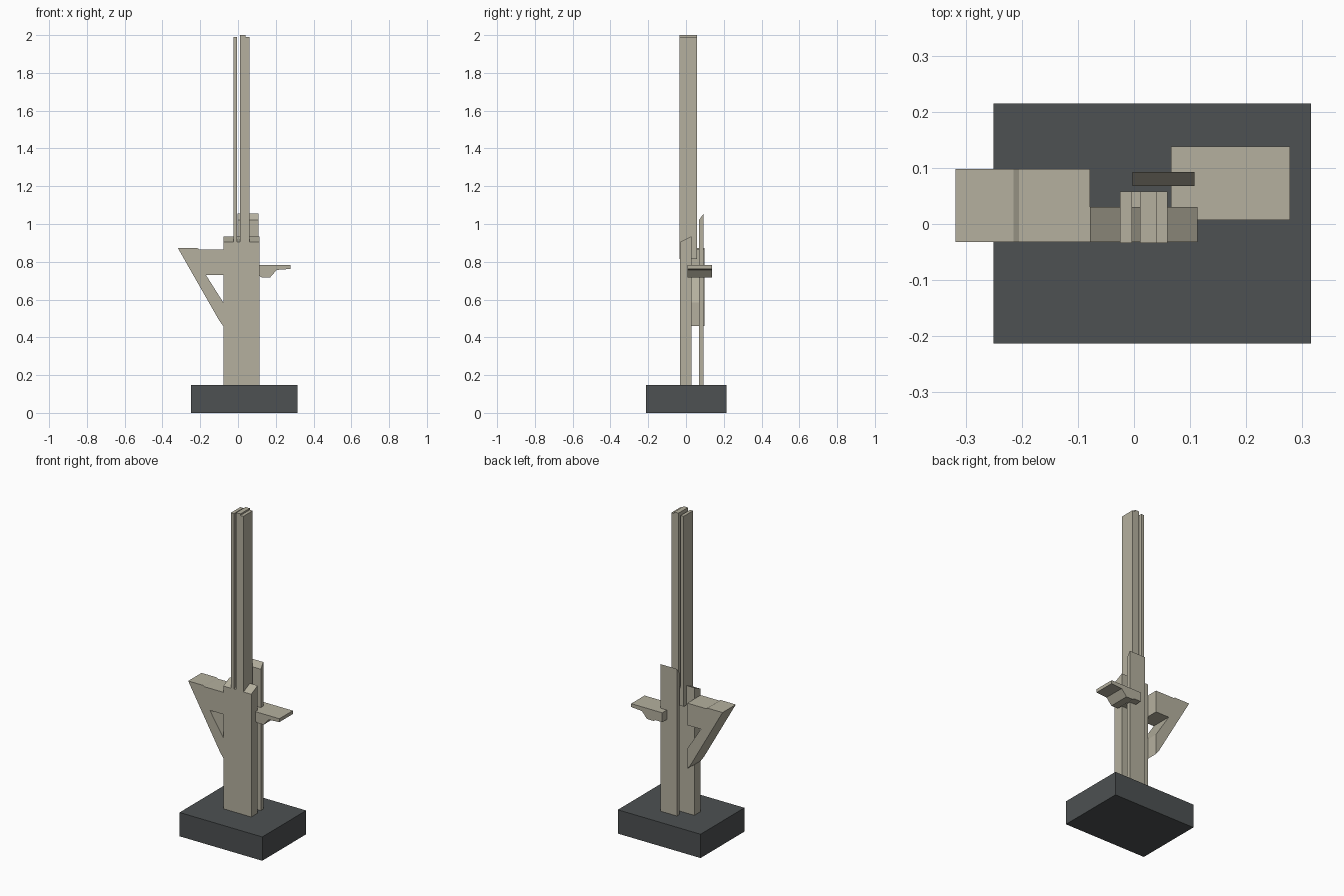
import bpy, bmesh
from mathutils import Vector

if "Cube" in bpy.data.objects:
    bpy.data.objects.remove(bpy.data.objects["Cube"])


def material(name, rgb):
    m = bpy.data.materials.new(name)
    m.diffuse_color = (*rgb, 1)
    m.use_nodes = True
    m.node_tree.nodes["Principled BSDF"].inputs["Base Color"].default_value = m.diffuse_color
    return m


STONE = material("warm_stone", (0.46, 0.435, 0.345))
SLATE = material("dark_slate", (0.074, 0.082, 0.084))


def prism(name, profile, axis, lo, hi, mat):
    """Extrude a 2D profile: axis 'y' takes (x, z) points, axis 'x' takes (y, z)."""
    bm = bmesh.new()
    place = (lambda p, d: (p[0], d, p[1])) if axis == 'y' else (lambda p, d: (d, p[0], p[1]))
    face = bm.faces.new([bm.verts.new(place(p, lo)) for p in profile])
    ext = bmesh.ops.extrude_face_region(bm, geom=[face])
    verts = [g for g in ext["geom"] if isinstance(g, bmesh.types.BMVert)]
    offset = Vector((0, hi - lo, 0)) if axis == 'y' else Vector((hi - lo, 0, 0))
    bmesh.ops.translate(bm, verts=verts, vec=offset)
    bmesh.ops.recalc_face_normals(bm, faces=bm.faces)
    mesh = bpy.data.meshes.new(name)
    bm.to_mesh(mesh)
    bm.free()
    mesh.materials.append(mat)
    ob = bpy.data.objects.new(name, mesh)
    bpy.context.collection.objects.link(ob)
    return ob


def box(name, x, y, z, mat=STONE):
    return prism(name, [(x[0], z[0]), (x[1], z[0]), (x[1], z[1]), (x[0], z[1])],
                 'y', y[0], y[1], mat)


def slab(name, x, y, z0, front_top, back_top):
    """Upright slab whose top slopes up towards the back."""
    return prism(name, [(y[0], z0), (y[1], z0), (y[1], back_top), (y[0], front_top)],
                 'x', x[0], x[1], STONE)


# Plinth
box("plinth", (-0.25, 0.315), (-0.213, 0.215), (0, 0.147), SLATE)

# Two upright slabs with sloping tops
slab("front_slab", (-0.078, 0.113), (-0.032, 0.03), 0.147, 0.905, 0.935)
slab("back_slab", (-0.003, 0.108), (0.068, 0.093), 0.147, 1.02, 1.055)

# Tall mast of parallel strips, joined low down behind the front slab
for name, x, top in (("mast_left_strip", (-0.025, -0.004), 1.99),
                     ("mast_middle_strip", (0.011, 0.04), 2.0),
                     ("mast_right_strip", (0.04, 0.06), 1.99)):
    box(name, x, (-0.034, 0.058), (0.815, top))
box("mast_joint", (-0.004, 0.011), (0.03, 0.058), (0.815, 0.925))

# Left triangular bracket: one profile wrapping round its opening
prism("left_bracket",
      [(-0.318, 0.872), (-0.10, 0.49), (-0.078, 0.46), (-0.078, 0.585),
       (-0.17, 0.73), (-0.078, 0.73), (-0.078, 0.866), (-0.205, 0.866), (-0.215, 0.872)],
      'y', -0.032, 0.098, STONE)

# Right shelf with a stepped underside
prism("right_shelf",
      [(0.066, 0.725), (0.113, 0.725), (0.125, 0.717), (0.17, 0.717), (0.205, 0.757),
       (0.278, 0.762), (0.278, 0.783), (0.066, 0.783)],
      'y', 0.007, 0.138, STONE)
